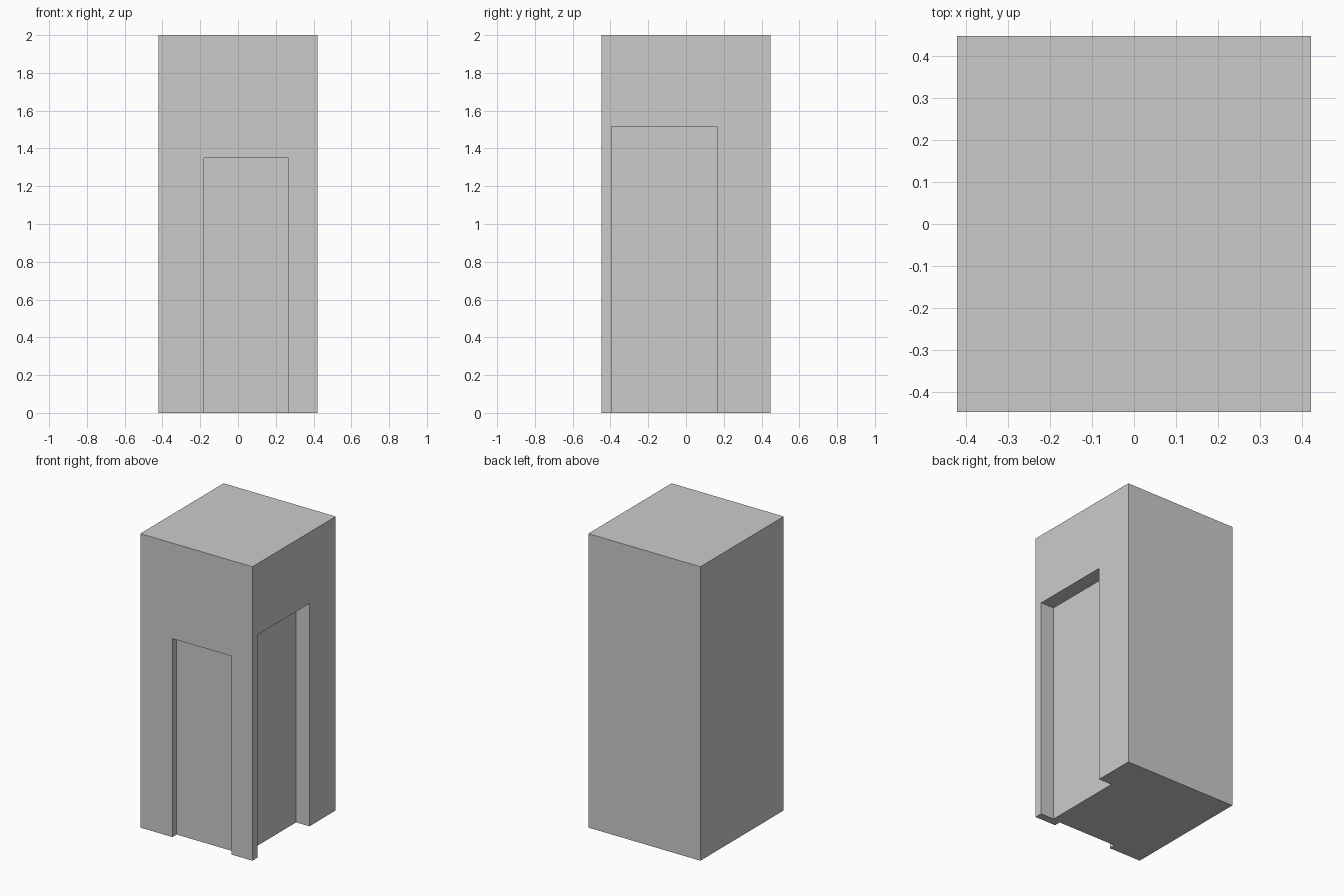
import bpy

if "Cube" in bpy.data.objects:
    bpy.data.objects.remove(bpy.data.objects["Cube"])

X, Y, H = 0.422, 0.448, 2.0


def box(name, lo, hi):
    """Axis-aligned box between two corners."""
    bpy.ops.mesh.primitive_cube_add(size=1)
    ob = bpy.context.object
    ob.name = name
    for v in ob.data.vertices:
        for i in range(3):
            v.co[i] = hi[i] if v.co[i] > 0 else lo[i]
    return ob


def recess(body, name, lo, hi):
    """Cut a doorway recess out of the body."""
    cutter = box(name, lo, hi)
    cutter.hide_render = True
    mod = body.modifiers.new(name, 'BOOLEAN')
    mod.operation = 'DIFFERENCE'
    mod.solver = 'EXACT'
    mod.object = cutter
    bpy.context.view_layer.objects.active = body
    bpy.ops.object.modifier_apply(modifier=mod.name)
    bpy.data.objects.remove(cutter, do_unlink=True)


# Tall solid block
body = box("pillar_block", (-X, -Y, 0), (X, Y, H))

# Shallow front doorway and deeper, taller side doorway
recess(body, "front_recess", (-0.18, -Y - 0.1, -0.1), (0.265, -Y + 0.045, 1.35))
recess(body, "side_recess", (X - 0.1, -0.395, -0.1), (X + 0.1, 0.165, 1.515))
